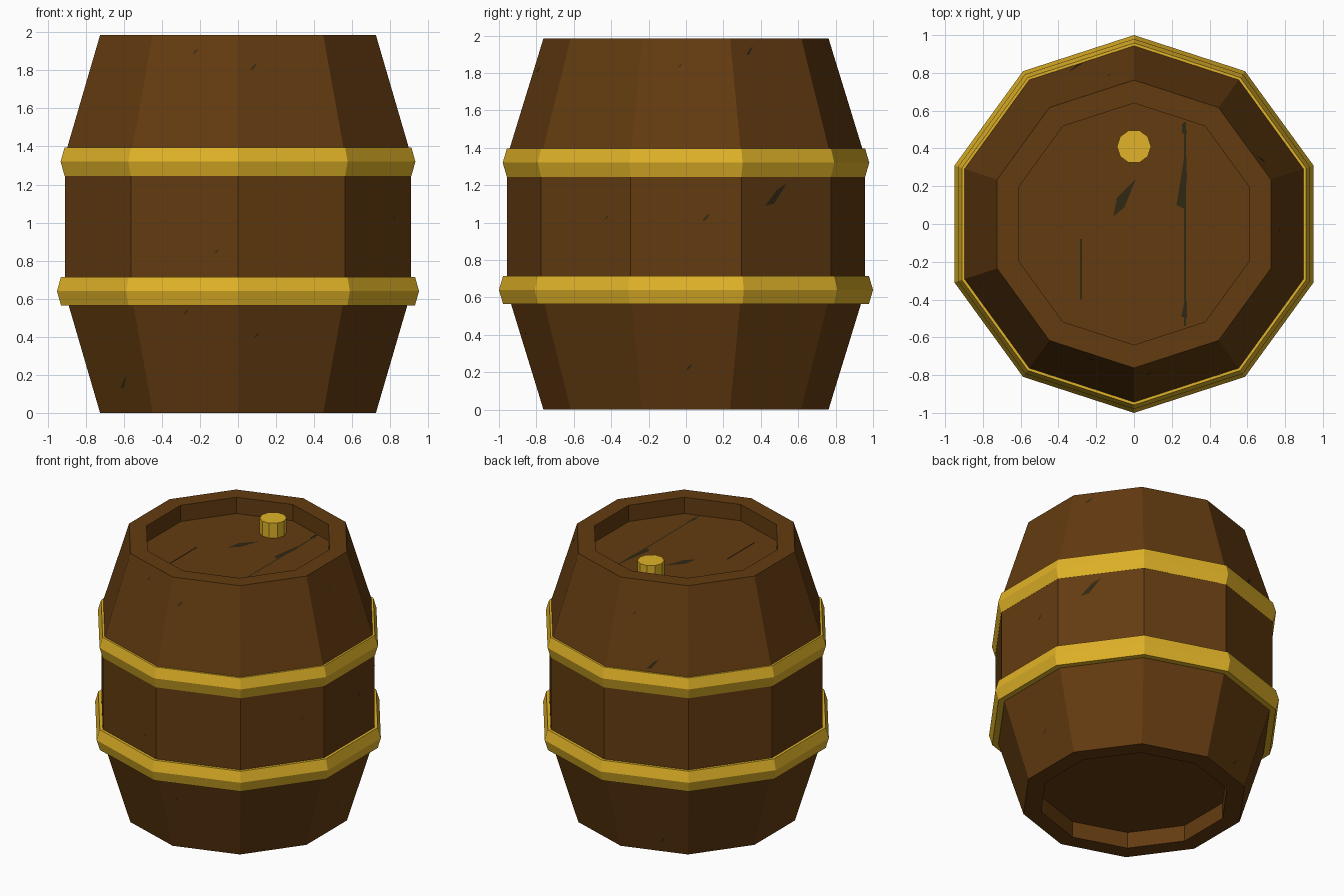
import bpy
import math

if "Cube" in bpy.data.objects:
    bpy.data.objects.remove(bpy.data.objects["Cube"])

SIDES = 10
H, R_END, R_MID = 1.985, 0.762, 0.957      # height, end radius, belly radius
Z_LOW, Z_HIGH = 0.635, 1.35                # straight belly section
LID_Z = 1.865


def material(name, rgb):
    m = bpy.data.materials.new(name)
    m.diffuse_color = (*rgb, 1)
    m.use_nodes = True
    m.node_tree.nodes["Principled BSDF"].inputs["Base Color"].default_value = m.diffuse_color
    return m


WOOD = material("brown_wood", (0.125, 0.044, 0.005))
GOLD = material("gold_metal", (0.75, 0.45, 0.021))
DARK = material("dark_crack", (0.03, 0.021, 0.007))


def add(name, verts, faces, mat):
    me = bpy.data.meshes.new(name)
    me.from_pydata(verts, [], faces)
    me.materials.append(mat)
    me.update()
    ob = bpy.data.objects.new(name, me)
    bpy.context.collection.objects.link(ob)
    return ob


def lathe(name, profile, mat, closed, start=90, cx=0, cy=0):
    """Spin a (radius, z) profile, listed bottom to top along the outside.
    Open profiles are capped at both ends."""
    n = len(profile)
    verts = []
    for i in range(SIDES):
        a = math.radians(start + 360 / SIDES * i)
        verts += [(cx + r * math.cos(a), cy + r * math.sin(a), z) for r, z in profile]
    faces = []
    for i in range(SIDES):
        a, b = i * n, (i + 1) % SIDES * n
        for j in range(n if closed else n - 1):
            k = (j + 1) % n
            faces.append((a + j, b + j, b + k, a + k))
    if not closed:
        faces.append([i * n for i in reversed(range(SIDES))])
        faces.append([i * n + n - 1 for i in range(SIDES)])
    return add(name, verts, faces, mat)


# Barrel body with recessed ends
lathe("barrel_body", [(0.64, H - LID_Z), (0.64, 0), (R_END, 0), (R_MID, Z_LOW),
                      (R_MID, Z_HIGH), (R_END, H), (0.64, H), (0.64, LID_Z)], WOOD, False)

# Hoops with a ridged outer face
for name, z, r in (("lower_hoop", 0.64, 1.0), ("upper_hoop", 1.32, 0.98)):
    lathe(name, [(0.92, z - 0.075), (r - 0.022, z - 0.075), (r, z),
                 (r - 0.022, z + 0.075), (0.92, z + 0.075)], GOLD, True)

# Bung in the lid
lathe("bung", [(0.09, LID_Z - 0.02), (0.09, LID_Z + 0.11)], GOLD, False, 0, 0, 0.41)


# Small cracks in the staves: face angle, sideways offset, height, length
def apothem(z):
    t = min(z / Z_LOW, (H - z) / (H - Z_HIGH), 1)
    return (R_END + (R_MID - R_END) * t) * math.cos(math.pi / SIDES)


def stave_point(angle, s, z):
    a = math.radians(angle)
    r = apothem(z) + 0.003
    return (r * math.cos(a) - s * math.sin(a), r * math.sin(a) + s * math.cos(a), z)


stave_cracks = [(-72, -0.165, 1.82, 0.045), (-72, -0.17, 0.41, 0.03),
                (-108, 0.01, 1.9, 0.035), (-108, 0.18, 0.85, 0.03), (-108, 0, 0.53, 0.03),
                (-144, 0.045, 0.16, 0.08), (0, 0.11, 1.03, 0.05), (0, -0.03, 1.84, 0.025),
                (0, 0.02, 0.23, 0.04), (-36, 0.14, 1.03, 0.03), (36, -0.065, 1.15, 0.15),
                (36, -0.12, 1.92, 0.06), (108, 0.04, 1.45, 0.09), (108, -0.115, 1.77, 0.03),
                (108, 0.07, 0.1, 0.05)]
verts, faces = [], []
for a, s, z, size in stave_cracks:
    n = len(verts)
    for u, v in ((-0.5, -0.4), (-0.12, -0.33), (0.45, 0.4), (0, 0.15)):
        verts.append(stave_point(a, s + u * size, z + v * size))
    faces.append((n, n + 1, n + 2, n + 3))
add("stave_cracks", verts, faces, DARK)

# Cracks in the lid
lid_cracks = [[(-0.11, 0.04), (-0.05, 0.09), (0.01, 0.24), (-0.09, 0.14)],
              [(0.225, 0.1), (0.265, 0.08), (0.28, 0.25), (0.275, 0.41)],
              [(0.264, -0.54), (0.274, -0.54), (0.274, 0.54), (0.264, 0.54)],
              [(0.25, -0.49), (0.28, -0.5), (0.28, -0.41), (0.265, -0.42)],
              [(0.255, 0.48), (0.28, 0.48), (0.27, 0.54), (0.255, 0.53)],
              [(-0.285, -0.4), (-0.275, -0.4), (-0.275, -0.08), (-0.285, -0.08)]]
verts, faces = [], []
for i, poly in enumerate(lid_cracks):
    n = len(verts)
    verts += [(x, y, LID_Z + 0.003 + i * 0.0004) for x, y in poly]
    faces.append((n, n + 1, n + 2, n + 3))
add("lid_cracks", verts, faces, DARK)
